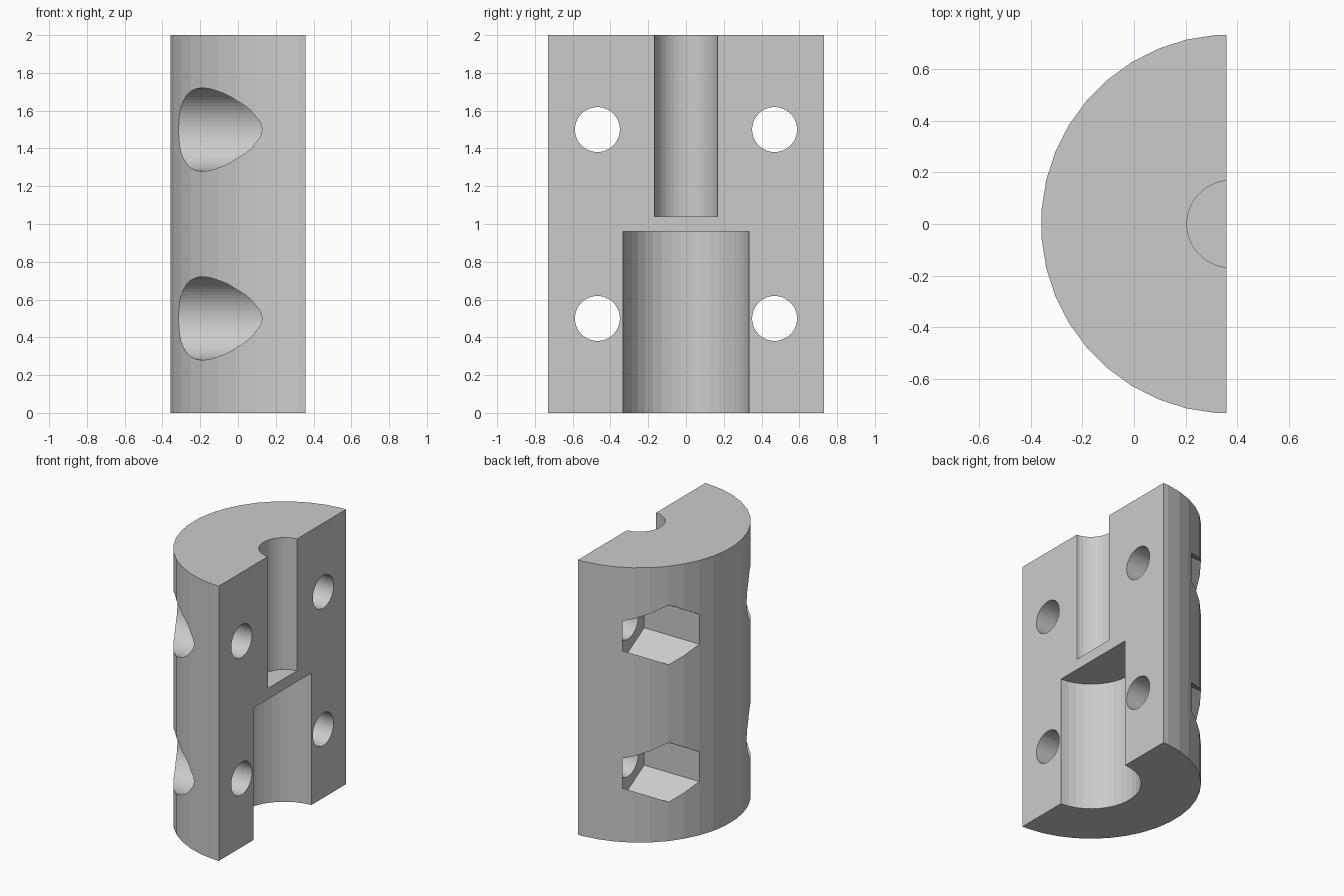
import bpy, bmesh, math
from mathutils import Matrix, Vector

cube = bpy.data.objects.get("Cube")
if cube:
    bpy.data.objects.remove(cube, do_unlink=True)

AXIS_X = 0.374      # axis of the full cylinder, just beyond the cut face
FACE_X = 0.3575     # flat mating face
APOTHEM = 0.7315
SIDES = 40
STEP = 2 * math.pi / SIDES
FLOOR_X = 0.14      # bottom of the screw head and nut pockets

grey = bpy.data.materials.new("light_grey")
grey.use_nodes = True
colour = (0.6, 0.6, 0.6, 1)
grey.diffuse_color = colour
grey.node_tree.nodes["Principled BSDF"].inputs["Base Color"].default_value = colour


def make_object(name, bm):
    bmesh.ops.recalc_face_normals(bm, faces=bm.faces)
    mesh = bpy.data.meshes.new(name)
    bm.to_mesh(mesh)
    bm.free()
    mesh.materials.append(grey)
    obj = bpy.data.objects.new(name, mesh)
    bpy.context.collection.objects.link(obj)
    return obj


def rod(name, radius, start, end, sides, turn=0.0):
    """Prism running from start to end, turned about its own axis."""
    start, end = Vector(start), Vector(end)
    direction = end - start
    place = (Matrix.Translation((start + end) / 2)
             @ direction.to_track_quat('Z', 'Y').to_matrix().to_4x4()
             @ Matrix.Rotation(turn, 4, 'Z'))
    bm = bmesh.new()
    bmesh.ops.create_cone(bm, cap_ends=True, segments=sides, radius1=radius,
                          radius2=radius, depth=direction.length, matrix=place)
    obj = make_object(name, bm)
    obj.hide_render = True
    return obj


# Half-cylinder body
radius = APOTHEM / math.cos(STEP / 2)
outline = [(FACE_X, APOTHEM)]
for i in range(SIDES // 2):
    a = math.pi / 2 + (i + 0.5) * STEP
    outline.append((AXIS_X + radius * math.cos(a), radius * math.sin(a)))
outline.append((FACE_X, -APOTHEM))
bm = bmesh.new()
base = bm.faces.new([bm.verts.new((x, y, 0)) for x, y in outline])
top = bmesh.ops.extrude_face_region(bm, geom=[base])
bmesh.ops.translate(bm, vec=(0, 0, 2),
                    verts=[g for g in top["geom"] if isinstance(g, bmesh.types.BMVert)])
body = make_object("clamp_half", bm)

# Shaft bores: narrow above, wide below, with a thin web between
cutters = [
    rod("upper_bore", 0.169, (AXIS_X, 0, 1.04), (AXIS_X, 0, 2.2), SIDES, STEP / 2),
    rod("lower_bore", 0.334, (AXIS_X, 0, -0.2), (AXIS_X, 0, 0.96), SIDES, STEP / 2),
]

# Bolt holes, round head pockets on the front side, hexagonal nut pockets behind
for z in (0.5, 1.5):
    for y in (-0.469, 0.469):
        cutters.append(rod("bolt_hole", 0.119, (-1, y, z), (1, y, z), 48))
    cutters.append(rod("head_pocket", 0.22, (-1, -0.469, z), (FLOOR_X, -0.469, z), 64))
    nut = rod("nut_pocket", 0.217, (-1, 0.469, z), (FLOOR_X, 0.469, z), 6)
    # Stand the hexagon on a corner
    if max(v.co.z for v in nut.data.vertices) - z < 0.2:
        spin = (Matrix.Translation((0, 0.469, z)) @ Matrix.Rotation(math.pi / 6, 4, 'X')
                @ Matrix.Translation((0, -0.469, -z)))
        nut.data.transform(spin)
    cutters.append(nut)

bpy.context.view_layer.objects.active = body
for cutter in cutters:
    mod = body.modifiers.new(cutter.name, 'BOOLEAN')
    mod.operation = 'DIFFERENCE'
    mod.solver = 'EXACT'
    mod.object = cutter
    bpy.ops.object.modifier_apply(modifier=mod.name)
    bpy.data.objects.remove(cutter, do_unlink=True)
